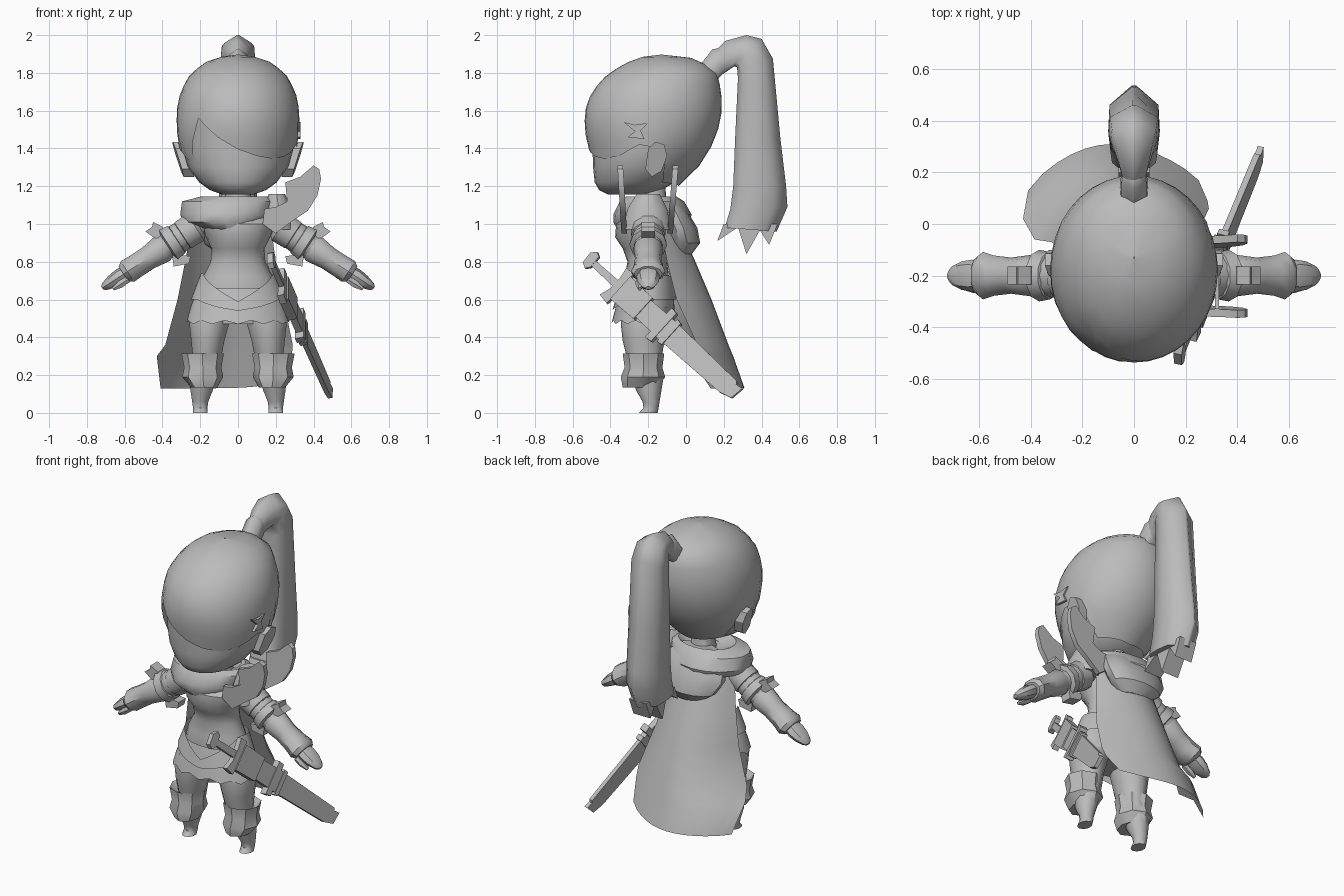
import bpy, math
from mathutils import Vector as V

grey = bpy.data.materials.new("plain_grey")
grey.diffuse_color = (0.5, 0.5, 0.5, 1)


def obj(name, verts, faces, mirror=False, angle=38):
    """Mesh object, optionally with its copy across x = 0."""
    verts = [tuple(v) for v in verts]
    if mirror:
        n = len(verts)
        faces = faces + [[i + n for i in reversed(f)] for f in faces]
        verts = verts + [(-x, y, z) for x, y, z in verts]
    me = bpy.data.meshes.new(name)
    me.from_pydata(verts, [], faces)
    me.materials.append(grey)
    o = bpy.data.objects.new(name, me)
    bpy.context.collection.objects.link(o)
    bpy.ops.object.select_all(action='DESELECT')
    o.select_set(True)
    bpy.context.view_layer.objects.active = o
    bpy.ops.object.mode_set(mode='EDIT')
    bpy.ops.mesh.select_all(action='SELECT')
    bpy.ops.mesh.normals_make_consistent(inside=False)
    bpy.ops.object.mode_set(mode='OBJECT')
    bpy.ops.object.shade_smooth_by_angle(angle=math.radians(angle))
    return o


def loft(name, rings, caps=True, **kw):
    n = len(rings[0])
    faces = [[r * n + i, r * n + (i + 1) % n, (r + 1) * n + (i + 1) % n, (r + 1) * n + i]
             for r in range(len(rings) - 1) for i in range(n)]
    if caps:
        faces += [list(range(n)), list(range((len(rings) - 1) * n, len(rings) * n))]
    return obj(name, [p for r in rings for p in r], faces, **kw)


def tower(name, rows, n=14, **kw):
    """Stacked ellipses: (z, x0, x1, y_front, y_back)."""
    rings = []
    for z, x0, x1, y0, y1 in rows:
        rings.append([((x0 + x1) / 2 + (x1 - x0) / 2 * math.sin(a), (y0 + y1) / 2 - (y1 - y0) / 2 * math.cos(a), z)
                      for a in (2 * math.pi * i / n for i in range(n))])
    return loft(name, rings, **kw)


def sym(rows):
    return [(z, -r, r, a, b) for z, r, a, b in rows]


ARM0, ARMD, ARMN = V((0.2, -0.2, 1.0)), V((0.837, 0, -0.547)), V((0.547, 0, 0.837))


def limb(name, rows, n=12, off=V((0, 0, 0))):
    """Mirrored arm part: (distance along arm, y radius, normal radius)."""
    rings = [[ARM0 + off + ARMD * s + V((0, 1, 0)) * ry * math.cos(a) + ARMN * rn * math.sin(a)
              for a in (2 * math.pi * i / n for i in range(n))] for s, ry, rn in rows]
    return loft(name, rings, mirror=True)


def prism(name, pts, o, u, v, w, t, **kw):
    o, u, v, w = V(o), V(u), V(v), V(w)
    return loft(name, [[o + u * a + v * b + w * s for a, b in pts] for s in (-t, t)], angle=25, **kw)


def lerp(table, k):
    """Linear lookup in rows sorted by their first value."""
    k = max(table[0][0], min(table[-1][0], k))
    for p, q in zip(table, table[1:]):
        if k <= q[0]:
            f = (k - p[0]) / (q[0] - p[0])
            return [a + (b - a) * f for a, b in zip(p[1:], q[1:])]


def drape(name, prof, top, bottom, cols=48, rows=8, power=1.0):
    """Shell following (z, rx, y_front, y_back), with edges given by (degrees from front, z)."""
    rings = []
    for r in range(rows + 1):
        ring = []
        for i in range(cols):
            deg = -180 + 360 * i / cols
            zt, zb = lerp(top, deg)[0], lerp(bottom, deg)[0]
            z = zt - (zt - zb) * (r / rows) ** power
            rx, y0, y1 = lerp(prof, z)
            a = math.radians(deg)
            ring.append((rx * math.sin(a), (y0 + y1) / 2 - (y1 - y0) / 2 * math.cos(a), z))
        rings.append(ring)
    return loft(name, rings, caps=False)


# Head
tower("face", sym([(1.155, .08, -.41, -.2), (1.18, .15, -.46, -.13), (1.22, .205, -.483, -.06), (1.3, .265, -.492, .02),
                   (1.4, .293, -.495, .09), (1.58, .3, -.505, .14)]), 24)
hair_prof = [(1.2, .18, -.43, -.04), (1.3, .265, -.49, .065), (1.4, .31, -.515, .13), (1.5, .325, -.538, .17),
             (1.6, .325, -.535, .19), (1.7, .305, -.5, .188), (1.8, .25, -.41, .163), (1.86, .165, -.3, .085),
             (1.885, .09, -.23, .01), (1.897, .003, -.133, -.127)]
drape("hair_cap", hair_prof, [(-180, 1.897), (180, 1.897)],
      [(-180, 1.2), (-120, 1.22), (-100, 1.42), (-80, 1.38), (-60, 1.31), (-50, 1.43), (-40, 1.56), (-20, 1.46),
       (0, 1.395), (20, 1.36), (40, 1.345), (60, 1.36), (80, 1.42), (100, 1.4), (120, 1.22), (180, 1.2)], 36, 10, 1.6)
prism("ears", [(-.2, .15), (-.16, .185), (-.115, .17), (-.1, .11), (-.13, .03), (-.18, 0), (-.215, .04)],
      (.278, 0, 1.25), (.1, 1, 0), (.3, 0, 1), (1, 0, 0), .028, mirror=True)
prism("hair_tuft", [(-.33, 1.54), (-.27, 1.525), (-.2, 1.535), (-.24, 1.495), (-.22, 1.45), (-.31, 1.46), (-.27, 1.49)],
      (.322, 0, 0), (0, 1, 0), (0, 0, 1), (1, 0, 0), .008)

# Ponytail: (inner y, z, outer y, z, half width)
sect = [(0, .5), (.12, .9), (.4, 1), (.75, .95), (1, .08), (1, -.08), (.75, -.95), (.4, -1), (.12, -.9), (0, -.5)]


def tail(name, rows):
    rings = [[(w * b, y0 + (y1 - y0) * a, z0 + (z1 - z0) * a) for a, b in sect] for y0, z0, y1, z1, w in rows]
    return loft(name, rings, angle=62)


tail("hair_tie", [(.13, 1.73, .05, 1.81, .055), (.2, 1.8, .14, 1.925, .052), (.22, 1.82, .17, 1.93, .045)])
tail("ponytail", [(.19, 1.79, .14, 1.9, .04), (.22, 1.81, .21, 1.97, .055), (.255, 1.835, .32, 2.0, .075),
                  (.27, 1.83, .4, 1.98, .09), (.275, 1.77, .46, 1.875, .098), (.26, 1.45, .5, 1.45, .1),
                  (.25, 1.2, .53, 1.2, .1), (.235, 1.08, .537, 1.09, .1), (.205, .98, .48, .96, .095)])
for i, (a, b, tip) in enumerate([(.2, .3, (.165, .91)), (.27, .41, (.32, .84)), (.37, .485, (.44, .89))]):
    prism(f"ponytail_tip_{i + 1}", [(a, 1.0), (b, 1.0), tip], (0, 0, 0), (0, 1, 0), (0, 0, 1), (1, 0, 0), .06)

# Torso and hips
tower("torso", sym([(.47, .18, -.32, -.1), (.6, .215, -.34, -.07), (.72, .185, -.325, -.09), (.8, .145, -.31, -.1),
                    (.87, .14, -.335, -.1), (.93, .17, -.375, -.09), (1.0, .195, -.37, -.08), (1.06, .17, -.3, -.09),
                    (1.1, .075, -.25, -.1), (1.2, .065, -.23, -.11)]), 20)
skirt_prof = [(.45, .28, -.4, -.06), (.55, .255, -.375, -.06), (.66, .215, -.345, -.07), (.8, .16, -.32, -.09)]
drape("skirt", skirt_prof, [(-180, .66), (180, .66)],
      [(-180 + 15 * i, .47 + .02 * (i % 2)) for i in range(25)], 48, 4)
fauld_prof = [(z, r + .012, a - .012, b + .012) for z, r, a, b in skirt_prof]
drape("hip_plates", fauld_prof, [(-180, .72), (-70, .74), (-30, .66), (0, .59), (30, .66), (70, .74), (180, .72)],
      [(-180, .6), (-60, .6), (-25, .56), (0, .54), (25, .56), (60, .6), (180, .6)], 48, 3)

# Legs, knee guards and boots
tower("thighs", [(.56, .03, .24, -.34, -.09), (.47, .045, .26, -.345, -.1), (.38, .07, .25, -.335, -.115),
                 (.28, .09, .24, -.31, -.13), (.15, .13, .25, -.27, -.13)], mirror=True)
tower("knee_guards", [(.28, .1, .25, -.31, -.14), (.315, .075, .3, -.335, -.115), (.24, .088, .285, -.325, -.125),
                      (.19, .078, .295, -.345, -.11), (.135, .11, .25, -.335, -.15)], 8, mirror=True)
tower("boots", [(.18, .115, .26, -.28, -.12), (.12, .13, .255, -.265, -.13), (.06, .155, .245, -.23, -.14),
                (.025, .16, .24, -.225, -.145), (0, .16, .24, -.25, -.15)], 10, mirror=True)

# Arms, armour sleeves and hands
limb("upper_arms", [(-.05, .06, .06), (.06, .08, .075), (.15, .085, .08), (.28, .065, .06)])
limb("shoulder_guards", [(.0, .06, .06), (.03, .092, .09), (.11, .09, .085), (.12, .07, .07)], 10)
limb("arm_bands", [(.14, .07, .07), (.15, .092, .09), (.2, .1, .1), (.215, .06, .06)], 10)
limb("forearms", [(.2, .06, .06), (.24, .08, .08), (.33, .07, .066), (.41, .078, .066), (.46, .092, .068),
                  (.485, .075, .05)], 10)
limb("hands", [(.46, .05, .038), (.51, .062, .042), (.56, .055, .035), (.605, .035, .022), (.62, .015, .01)], 8)
limb("thumbs", [(.48, .02, .02), (.53, .022, .022), (.575, .01, .01)], 6, V((-.02, -.045, -.03)))
for nm, pts in (("elbow_fins", [(.37, .93), (.4, .985), (.45, 1.01), (.455, .985), (.49, .96), (.42, .91)]),
                ("lower_elbow_fins", [(.25, .83), (.26, .79), (.34, .775), (.35, .84)])):
    prism(nm, pts, (0, -.2, 0), (1, 0, 0), (0, 0, 1), (0, 1, 0), .035, mirror=True)

# Winged shoulder plates on one side
wing = [(.13, 1.0), (.14, 1.08), (.2, 1.09), (.26, 1.12), (.25, 1.22), (.33, 1.25), (.4, 1.31), (.43, 1.29),
        (.44, 1.24), (.42, 1.15), (.37, 1.07), (.28, 1.01), (.2, .95)]
for nm, y, lean in (("front_wing", -.33, -.06), ("back_wing", -.08, .08)):
    prism(nm, [(a, b - 1.0) for a, b in wing], (0, y, 1.0), (1, 0, 0), (0, lean, 1), (0, 1, 0), .015)
tower("wing_base", [(.97, .14, .3, -.33, -.08), (1.08, .14, .29, -.31, -.1), (1.16, .16, .25, -.26, -.14)], 10)

# Scarf, hood and cape
tower("scarf", [(.965, -.16, .09, -.36, -.02), (1.01, -.29, .15, -.385, .02), (1.05, -.31, .19, -.385, .03),
                (1.12, -.3, .2, -.35, -.01), (1.145, -.2, .16, -.32, -.05), (1.1, -.1, .1, -.28, -.09)], 18)
tower("hood", [(.84, -.1, .08, -.07, .03), (.9, -.19, .15, -.1, .075), (.98, -.24, .18, -.13, .06),
               (1.08, -.23, .17, -.16, 0), (1.13, -.15, .1, -.16, -.04)], 14)
# (z, left x, right x, left y, right y, back y)
cape_rows = [(1.02, -.24, .17, -.14, -.14, -.05), (.8, -.28, .2, -.1, -.1, .05), (.6, -.32, .24, -.07, -.05, .135),
             (.36, -.385, .29, -.06, .06, .225), (.3, -.43, .285, .02, .09, .25), (.13, -.41, .25, .13, .17, .31)]
N = 12
cape = []
for z, x0, x1, yl, yr, yb in cape_rows:
    for i in range(N + 1):
        s = i / N
        ye = yl + (yr - yl) * s
        lift = .05 * s ** 6 if z < .2 else 0
        cape.append((x0 + (x1 - x0) * s, ye + (yb - ye) * math.sin(math.pi * s) ** .8, z + lift))
obj("cape", cape, [[r * (N + 1) + i, r * (N + 1) + i + 1, (r + 1) * (N + 1) + i + 1, (r + 1) * (N + 1) + i]
                   for r in range(len(cape_rows) - 1) for i in range(N)])

# Sheathed sword slung at the hip: outlines as (along, across)
p0 = V((.17, -.52, .82))
d = (V((.49, .27, .1)) - p0).normalized()
w = (V((1, 0, 0)) - d * d.x).normalized()
v = w.cross(d)


def bar(a0, a1, h0, h1):
    return [(a0, -h0), (a0, h0), (a1, h1), (a1, -h1)]


for nm, pts, t in (("pommel", [(.0, -.035), (-.005, .03), (.02, .058), (.045, .045), (.05, -.025), (.03, -.05)], .016),
                   ("grip", bar(.04, .25, .018, .022), .014),
                   ("sword_guard", [(.19, -.1), (.21, -.04), (.21, .04), (.2, .1), (.25, .1), (.26, 0), (.25, -.11)], .018),
                   ("scabbard_throat", bar(.25, .42, .08, .075), .026),
                   ("scabbard", bar(.4, .6, .06, .065), .018),
                   ("scabbard_ring", bar(.535, .575, .105, .1), .024),
                   ("scabbard_strap", bar(.6, .63, .08, .075), .021),
                   ("blade", [(.58, -.065), (.58, .065), (1.07, .05), (1.08, .035), (1.12, .04), (1.11, -.035),
                              (1.04, -.055)], .012)):
    prism(nm, pts, p0, d, v, w, t)
